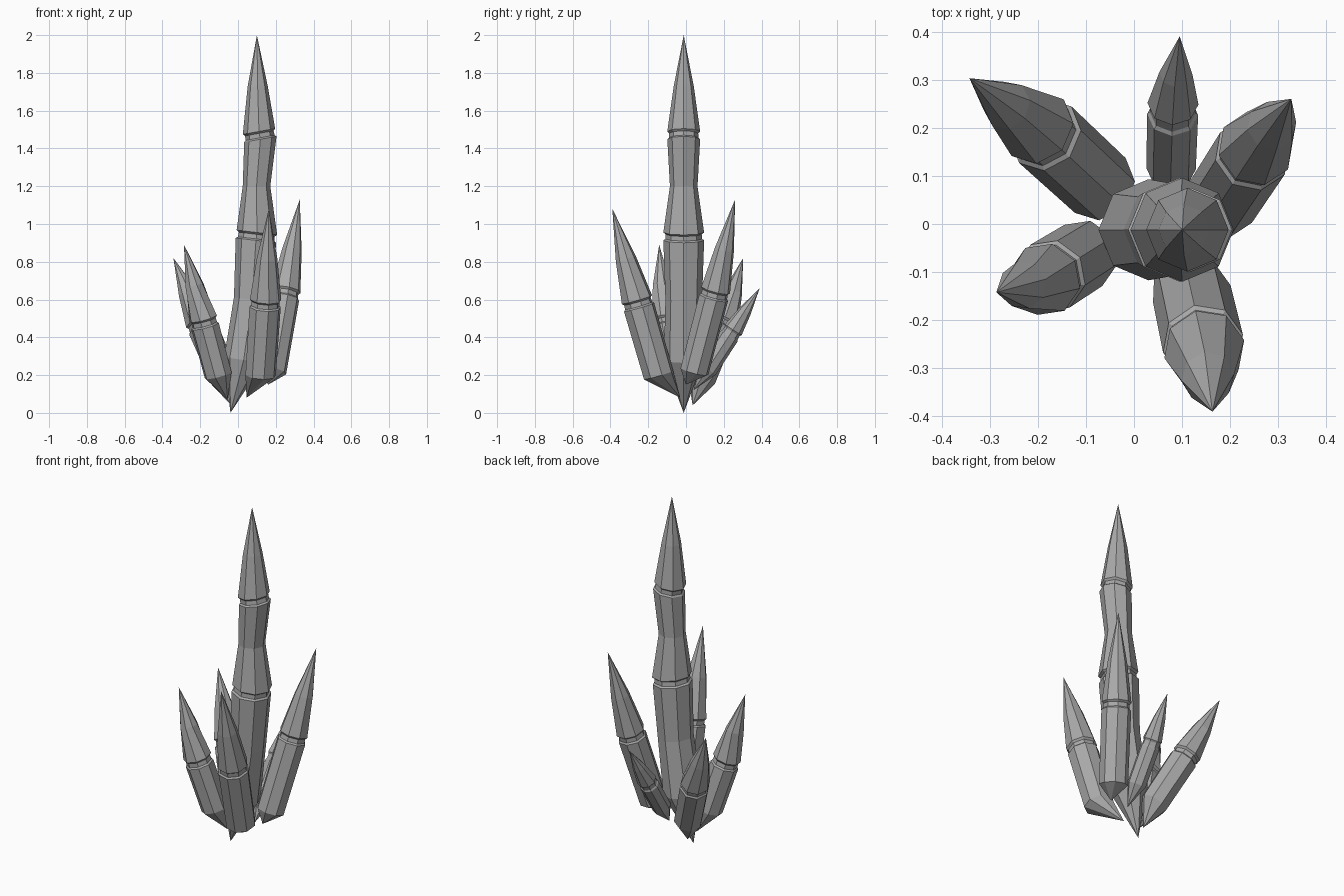
import bpy, bmesh, math
from mathutils import Vector

cube = bpy.data.objects.get("Cube")
if cube:
    bpy.data.objects.remove(cube, do_unlink=True)

SIDES = 8
stone = bpy.data.materials.new("stone_grey")
stone.use_nodes = True
GREY = (0.4, 0.4, 0.4, 1)
stone.diffuse_color = GREY
stone.node_tree.nodes["Principled BSDF"].inputs["Base Color"].default_value = GREY


def loft(name, bottom, rings, top):
    """Faceted shoot: pointed bottom, rings of (centre, radius, normal), pointed top."""
    bm = bmesh.new()
    loops = []
    for centre, radius, normal in rings:
        n = Vector(normal).normalized()
        # The main stalk is aligned to x, each side shoot to its own lean
        side = Vector((0, 1, 0)) if abs(n.y) < 1e-6 else Vector((-n.y, n.x, 0)).normalized()
        other = side.cross(n)
        loops.append([bm.verts.new(Vector(centre) + radius * (
            side * math.cos(math.tau * i / SIDES) + other * math.sin(math.tau * i / SIDES)))
            for i in range(SIDES)])
    low, high = bm.verts.new(bottom), bm.verts.new(top)
    for i in range(SIDES):
        j = (i + 1) % SIDES
        bm.faces.new((low, loops[0][j], loops[0][i]))
        bm.faces.new((high, loops[-1][i], loops[-1][j]))
        for a, b in zip(loops, loops[1:]):
            bm.faces.new((a[i], a[j], b[j], b[i]))
    bmesh.ops.recalc_face_normals(bm, faces=bm.faces)
    mesh = bpy.data.meshes.new(name)
    bm.to_mesh(mesh)
    bm.free()
    mesh.materials.append(stone)
    obj = bpy.data.objects.new(name, mesh)
    bpy.context.collection.objects.link(obj)


def joint(centre, radius, normal):
    """Narrow groove between two segments, ending at the upper lip."""
    n = Vector(normal).normalized()
    steps = ((-0.042, 1), (-0.034, 0.9), (-0.01, 0.88), (0, 1))
    return [(Vector(centre) + n * d, radius * s, n) for d, s in steps]


# Main stalk: two segments and a long spike
Y = -0.012
loft("main_stalk", (-0.04, Y, 0),
     [((0.03, Y, 0.28), 0.105, (0.15, 0, 1)),
      ((0.075, Y, 0.6), 0.097, (0.12, 0, 1))]
     + joint((0.1, Y, 0.955), 0.108, (0.12, 0, 1))
     + [((0.098, Y, 1.2), 0.073, (0, 0, 1))]
     + joint((0.111, Y, 1.49), 0.087, (-0.18, 0, 1))
     + [((0.104, Y, 1.73), 0.053, (-0.05, 0, 1))],
     (0.1, Y, 2))


def side_shoot(name, root, base, neck, tip, radius):
    """One leaning segment carrying a spike."""
    base, neck, tip = Vector(base), Vector(neck), Vector(tip)
    axis = neck - base
    spike = tip - neck
    rings = [(base, radius * 0.97, axis)] + joint(neck, radius, axis)
    rings.append((neck + spike * 0.45, radius * 0.65, spike))
    loft(name, root, rings, tip)


# Five shoots around the stalk: root point, base centre, neck centre, tip
side_shoot("front_shoot", (0.045, -0.03, 0.08), (0.12, -0.145, 0.2),
           (0.146, -0.26, 0.6), (0.163, -0.39, 1.08), 0.085)
side_shoot("back_left_shoot", (0.16, 0, 0.15), (0.18, 0.045, 0.22),
           (0.253, 0.157, 0.65), (0.327, 0.26, 1.13), 0.08)
side_shoot("back_shoot", (0.08, 0.04, 0.12), (0.077, 0.115, 0.23),
           (0.081, 0.25, 0.44), (0.095, 0.39, 0.66), 0.053)
side_shoot("back_right_shoot", (-0.035, 0.035, 0.04), (-0.07, 0.08, 0.18),
           (-0.2, 0.2, 0.48), (-0.342, 0.303, 0.82), 0.08)
side_shoot("front_right_shoot", (-0.055, -0.02, 0.07), (-0.105, -0.065, 0.2),
           (-0.185, -0.115, 0.5), (-0.286, -0.142, 0.89), 0.077)
